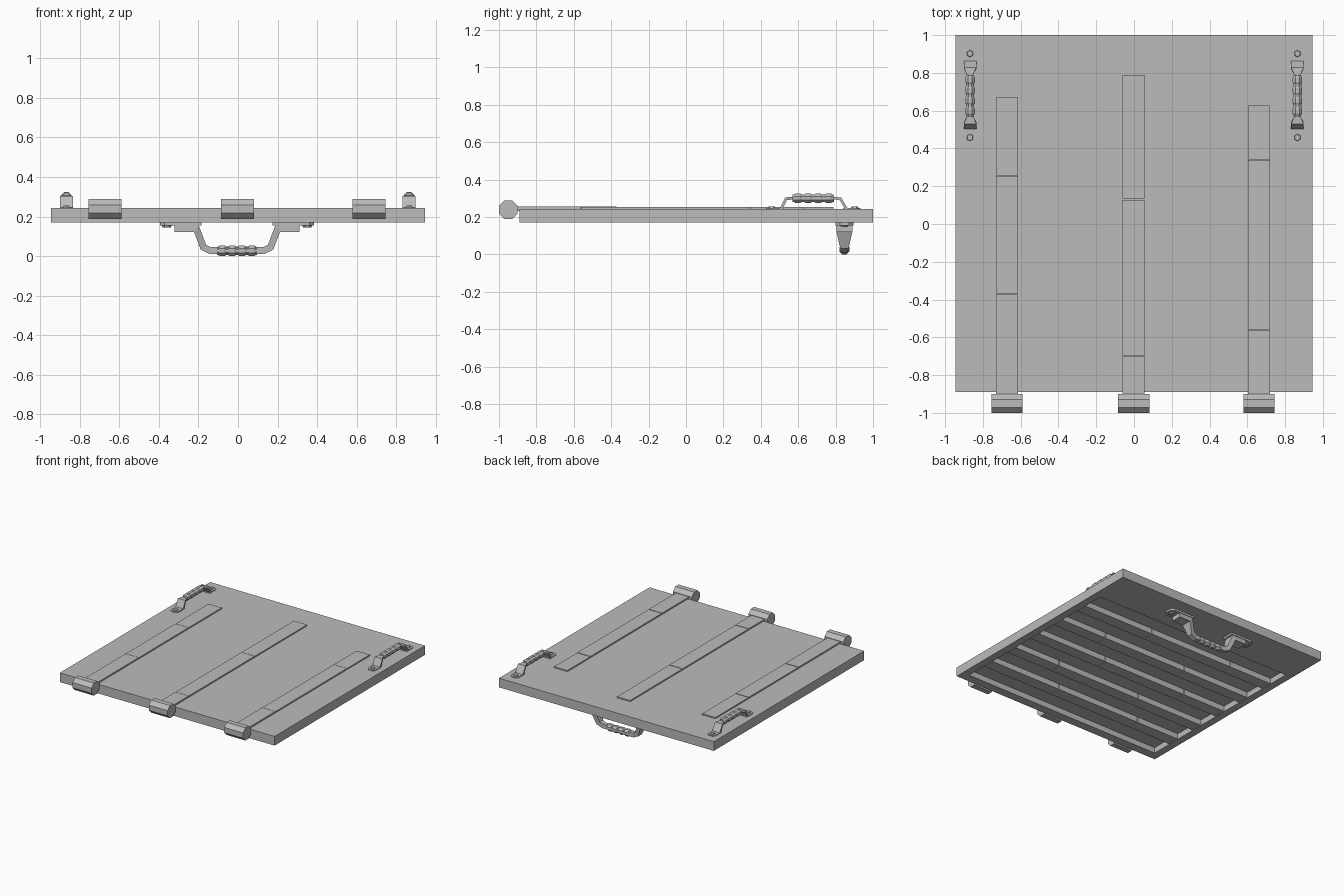
import bpy, bmesh, math
from mathutils import Matrix, Vector

cube = bpy.data.objects.get("Cube")
if cube:
    bpy.data.objects.remove(cube, do_unlink=True)

grey = bpy.data.materials.new("plain_grey")
grey.use_nodes = True
colour = (0.5, 0.5, 0.5, 1)
grey.diffuse_color = colour
grey.node_tree.nodes["Principled BSDF"].inputs["Base Color"].default_value = colour


def finish(name, bm, matrix=Matrix()):
    bmesh.ops.recalc_face_normals(bm, faces=bm.faces)
    mesh = bpy.data.meshes.new(name)
    bm.to_mesh(mesh)
    bm.free()
    mesh.transform(matrix)
    mesh.materials.append(grey)
    obj = bpy.data.objects.new(name, mesh)
    bpy.context.collection.objects.link(obj)
    return obj


def box(name, x0, x1, y0, y1, z0, z1, matrix=Matrix()):
    bm = bmesh.new()
    bmesh.ops.create_cube(bm, size=1)
    for v in bm.verts:
        v.co = (x1 if v.co.x > 0 else x0, y1 if v.co.y > 0 else y0, z1 if v.co.z > 0 else z0)
    return finish(name, bm, matrix)


def skin(bm, rings):
    """Join closed rings of points into a capped tube."""
    loops = [[bm.verts.new(p) for p in ring] for ring in rings]
    n = len(loops[0])
    for a, b in zip(loops, loops[1:]):
        for i in range(n):
            j = (i + 1) % n
            bm.faces.new((a[i], a[j], b[j], b[i]))
    bm.faces.new(loops[0])
    bm.faces.new(loops[-1])


def strap_bar(name, path, thick, matrix):
    """Bent flat bar along y; path points are (y, z, width)."""
    pts = [Vector((0, y, z)) for y, z, w in path]
    rings = []
    for i, (p, (y, z, w)) in enumerate(zip(pts, path)):
        before = (p - pts[i - 1]).normalized() if i else None
        after = (pts[i + 1] - p).normalized() if i + 1 < len(pts) else None
        d = ((before or after) + (after or before)).normalized()
        n = Vector((0, -d.z, d.y)) * thick / 2 / max(0.6, d.dot(after or before))
        side = Vector((w / 2, 0, 0))
        rings.append([p - side - n, p + side - n, p + side + n, p - side + n])
    bm = bmesh.new()
    skin(bm, rings)
    return finish(name, bm, matrix)


def turned(name, profile, z, matrix, sides=8):
    """Faceted turned shape along y; profile points are (y, radius)."""
    bm = bmesh.new()
    angles = [math.tau * (i + 0.5) / sides for i in range(sides)]
    skin(bm, [[(r * math.cos(a), y, z + r * math.sin(a)) for a in angles] for y, r in profile])
    return finish(name, bm, matrix)


def grip_profile(half, r, collars):
    """Grip with raised collars spaced evenly along its length."""
    profile = [(-half, r * 0.75)]
    step = 2 * half / collars
    for i in range(collars):
        c = -half + (i + 0.5) * step
        profile += [(c - step * 0.38, r * 0.82), (c - step * 0.24, r),
                    (c + step * 0.24, r), (c + step * 0.38, r * 0.82)]
    return profile + [(half, r * 0.75)]


def bolt(name, y, z, r, height, matrix):
    bm = bmesh.new()
    bmesh.ops.create_cone(bm, cap_ends=True, segments=6, radius1=r, radius2=r * 0.8, depth=height,
                          matrix=Matrix.Translation((0, y, z + height / 2)))
    return finish(name, bm, matrix)


def foot_plate(name, y0, y1, w, h, matrix):
    """Thin plate with its outer (y1) corners clipped."""
    s = 1 if y1 > y0 else -1
    c = w * 0.25 * s
    outline = [(-w / 2, y0), (w / 2, y0), (w / 2, y1 - c), (w / 2 - abs(c), y1),
               (-w / 2 + abs(c), y1), (-w / 2, y1 - c)]
    bm = bmesh.new()
    skin(bm, [[(x, y, z) for x, y in outline] for z in (0, h)])
    return finish(name, bm, matrix)


# Door panel: top board with a frame and cross ribs below
LOW, MID, TOP = 0.17, 0.215, 0.243
W, RAIL = 0.945, 0.885
box("top_board", -W, W, -0.89, 1, MID, TOP)
box("back_panel", -W, W, 0.67, 1, LOW, MID)
box("front_rail", -W, W, -0.89, -0.82, LOW, MID)
for side, s in (("left", 1), ("right", -1)):
    box(side + "_rail", *sorted((s * RAIL, s * W)), -0.82, 0.67, LOW, MID)

# Ribs, each split into three lengths by thin joints
for i in range(5):
    y = 0.5 - 0.264 * i
    shift = 0.12 if i % 2 else -0.1
    cuts = [-RAIL, -0.4 + shift, 0.35 + shift, RAIL]
    for a, b in zip(cuts, cuts[1:]):
        box("cross_rib", a + 0.003, b - 0.003, y - 0.094, y, LOW, MID)

# Hinge straps with joints, and their octagonal barrels
for name, x, joints, end in (("right", -0.672, (-0.37, 0.255), 0.675),
                             ("middle", -0.002, (-0.7, 0.13), 0.79),
                             ("left", 0.662, (-0.56, 0.34), 0.63)):
    cuts = [-0.92, *joints, end]
    for i, (a, b) in enumerate(zip(cuts, cuts[1:])):
        box(name + "_hinge_strap", x - 0.058, x + 0.058, a + 0.002, b - 0.002,
            TOP - 0.01, 0.255 - 0.001 * i)
    turned(name + "_hinge_barrel", [(-0.083, 0.0541), (0.083, 0.0541)], 0,
           Matrix.Translation((x, -0.95, 0.238)) @ Matrix.Rotation(math.pi / 2, 4, "Z"))

# Lifting handles on top
for name, x in (("left", 0.865), ("right", -0.868)):
    m = Matrix.Translation((x, 0.68, TOP))
    wide, slim = 0.066, 0.032
    strap_bar(name + "_handle_bar",
              [(-0.172, 0, wide), (-0.145, 0.055, wide), (-0.11, 0.057, slim),
               (0.11, 0.057, slim), (0.145, 0.055, wide), (0.178, 0, wide)], 0.014, m)
    grip = grip_profile(0.11, 0.027, 4)
    turned(name + "_handle_grip", grip, 0.057, m)
    for s in (-1, 1):
        foot_plate(name + "_handle_foot", s * 0.16, s * 0.252, wide, 0.006, m)
        bolt(name + "_handle_bolt", s * 0.222, 0.004, 0.02, 0.009, m)

# Larger pull handle underneath, hanging from the back panel
m = Matrix(((0, 1, 0, 0), (1, 0, 0, 0.847), (0, 0, -1, LOW), (0, 0, 0, 1)))
m[0][3] = -0.005
half = [(0.315, 0.032, 0.085), (0.205, 0.032, 0.085), (0.17, 0.125, 0.045), (0.135, 0.142, 0.036)]
strap_bar("pull_handle_bar", [(-y, z, w) for y, z, w in half] + half[::-1], 0.034, m)
turned("pull_handle_grip", grip_profile(0.1, 0.029, 4), 0.143, m)
for s in (-1, 1):
    foot_plate("pull_handle_foot", s * 0.18, s * 0.39, 0.095, 0.016, m)
    bolt("pull_handle_bolt", s * 0.355, 0.014, 0.026, 0.01, m)
